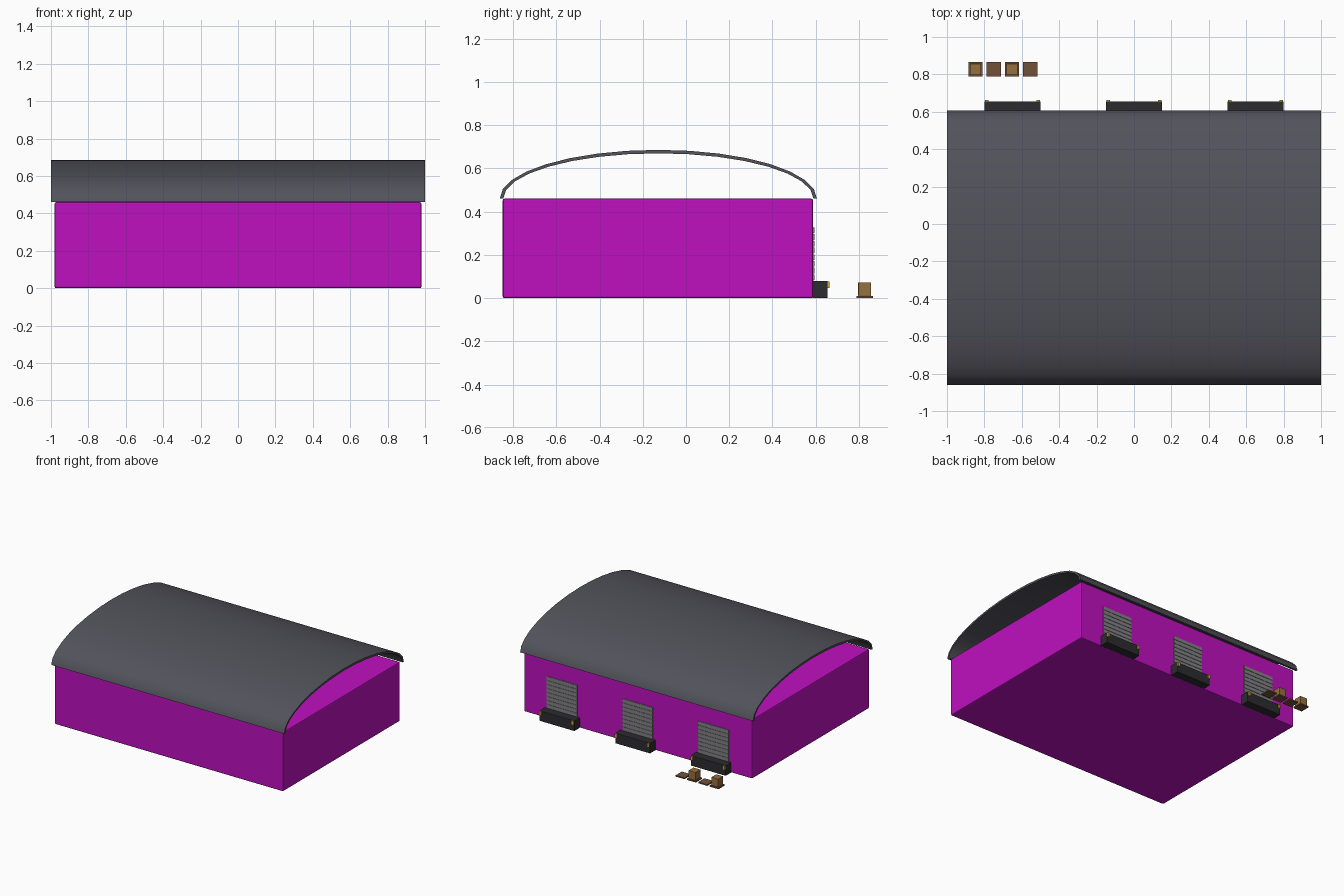
import bpy, bmesh, math

if "Cube" in bpy.data.objects:
    bpy.data.objects.remove(bpy.data.objects["Cube"])


def material(name, rgb):
    m = bpy.data.materials.new(name)
    m.diffuse_color = (*rgb, 1)
    m.use_nodes = True
    m.node_tree.nodes["Principled BSDF"].inputs["Base Color"].default_value = m.diffuse_color
    return m


MAGENTA = material("wall_magenta", (0.52, 0.005, 0.52))
SLATE = material("roof_slate", (0.085, 0.085, 0.105))
GREY = material("shutter_grey", (0.22, 0.22, 0.23))
DARK = material("dock_dark", (0.025, 0.025, 0.03))
YELLOW = material("bumper_yellow", (0.6, 0.4, 0.03))
CARD = material("box_brown", (0.3, 0.16, 0.05))
WOOD = material("pallet_brown", (0.17, 0.085, 0.04))


def finish(bm, name, mat):
    me = bpy.data.meshes.new(name)
    bm.to_mesh(me)
    bm.free()
    ob = bpy.data.objects.new(name, me)
    me.materials.append(mat)
    bpy.context.collection.objects.link(ob)
    return ob


def box(name, x, y, z, mat, bevel=0):
    """Box from (min, max) ranges on each axis."""
    bm = bmesh.new()
    bmesh.ops.create_cube(bm, size=1)
    for v in bm.verts:
        v.co = [r[0] if c < 0 else r[1] for c, r in zip(v.co, (x, y, z))]
    ob = finish(bm, name, mat)
    if bevel:
        mod = ob.modifiers.new("bevel", 'BEVEL')
        mod.width = bevel
        mod.segments = 2
    return ob


# Main hall
box("hall", (-0.98, 0.98), (-0.848, 0.588), (0, 0.46), MAGENTA, 0.008)

# Barrel roof: elliptical arch strip with thickness, open at both ends
SEG, CY, Z0 = 16, -0.128, 0.46
HALF_W, RISE, THICK = 0.734, 0.226, 0.016
bm = bmesh.new()
rows = []
for i in range(SEG + 1):
    a = math.pi * i / SEG
    c, s = math.cos(a), math.sin(a)
    row = []
    for t in (0, THICK):
        y, z = CY + (HALF_W - t) * c, Z0 + (RISE - t) * s
        row.append([bm.verts.new((x, y, z)) for x in (-1, 1)])
    rows.append(row)
for (o0, i0), (o1, i1) in zip(rows, rows[1:]):
    bm.faces.new((o0[0], o0[1], o1[1], o1[0]))
    bm.faces.new((i0[0], i1[0], i1[1], i0[1]))
    for k in (0, 1):
        bm.faces.new((o0[k], o1[k], i1[k], i0[k]))
for o, i in (rows[0], rows[-1]):
    bm.faces.new((o[0], o[1], i[1], i[0]))
bmesh.ops.recalc_face_normals(bm, faces=bm.faces)
roof = finish(bm, "roof", SLATE)
bpy.context.view_layer.objects.active = roof
roof.select_set(True)
bpy.ops.object.shade_smooth_by_angle(angle=math.radians(30))

# Loading bays: slatted shutter, dock and two bumpers
for n, cx in enumerate((-0.65, 0, 0.65)):
    box(f"shutter_{n}", (cx - 0.13, cx + 0.13), (0.586, 0.591), (0.06, 0.328), GREY)
    for k in range(8):
        z = 0.084 + k * 0.031
        box(f"shutter_slat_{n}_{k}", (cx - 0.13, cx + 0.13), (0.589, 0.594),
            (z, z + 0.026), GREY)
    box(f"dock_{n}", (cx - 0.15, cx + 0.15), (0.585, 0.655), (0, 0.08), DARK, 0.003)
    for s in (-1, 1):
        bx = cx + s * 0.138
        box(f"bumper_{n}_{s}", (bx - 0.009, bx + 0.009), (0.653, 0.664),
            (0.047, 0.078), YELLOW)

# Row of pallets, every other one carrying a box
PY = 0.827
for n in range(4):
    px = -0.847 + n * 0.0975
    box(f"pallet_{n}", (px - 0.038, px + 0.038), (PY - 0.038, PY + 0.038), (0, 0.01), WOOD)
    if n % 2 == 0:
        box(f"cargo_box_{n}", (px - 0.03, px + 0.03), (PY - 0.03, PY + 0.03),
            (0.01, 0.073), CARD, 0.002)
